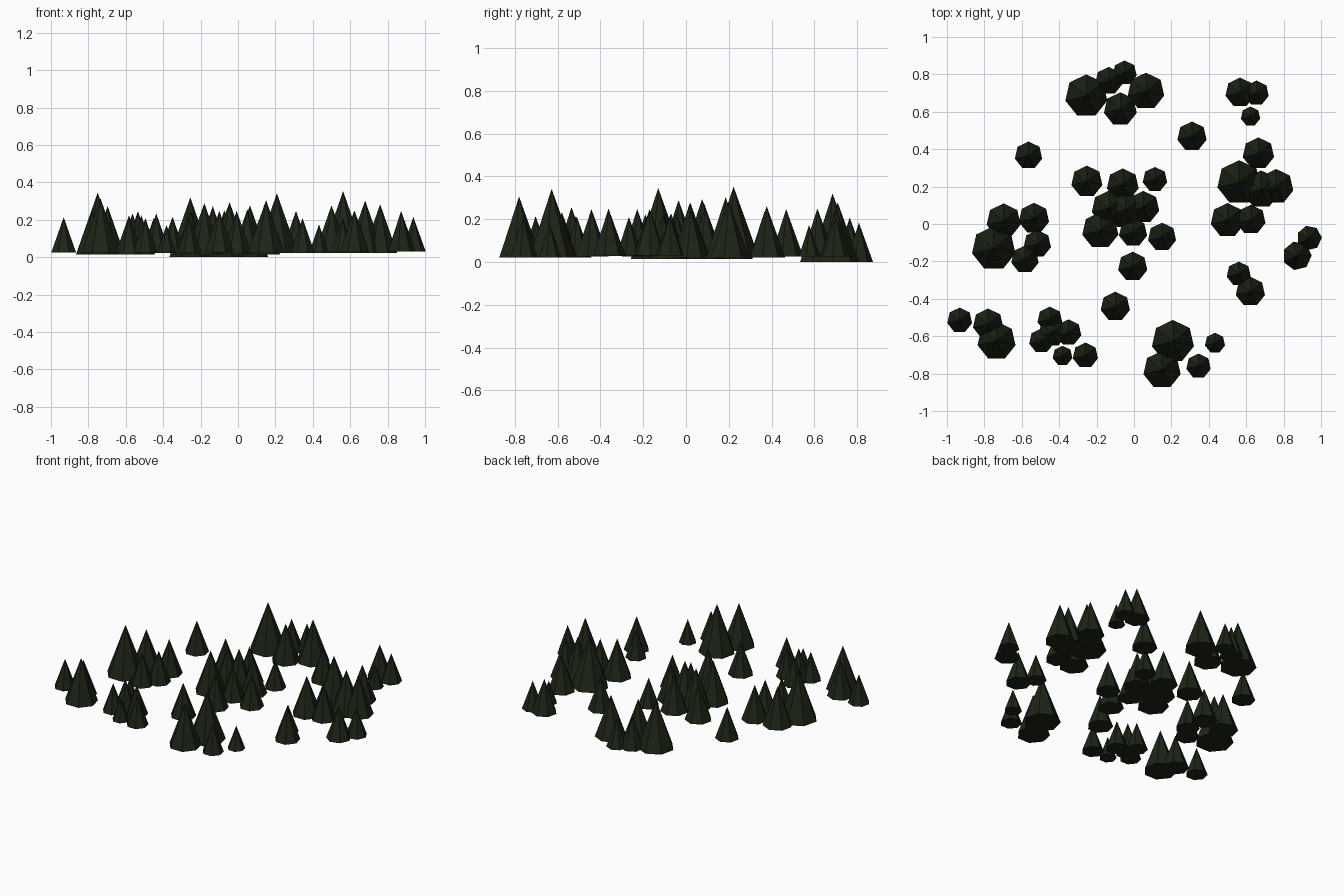
import bpy
from math import sin, cos, tau

SIDES = 7
SLENDER = 2.78  # tree height divided by radius

green = bpy.data.materials.new("dark_pine_green")
green.diffuse_color = (0.012, 0.018, 0.008, 1)


def grove(name, base, trees, turn=0.0):
    """One object holding seven-sided cone trees, given as (x, y, radius)."""
    verts, faces = [], []
    for x, y, r in trees:
        n = len(verts)
        for i in range(SIDES):
            a = tau * i / SIDES + turn
            verts.append((x - r * sin(a), y + r * cos(a), base))
        verts.append((x, y, base + SLENDER * r))
        faces += [(n + i, n + (i + 1) % SIDES, n + SIDES) for i in range(SIDES)]
        faces.append(tuple(n + i for i in reversed(range(SIDES))))
    mesh = bpy.data.meshes.new(name)
    mesh.from_pydata(verts, [], faces)
    mesh.materials.append(green)
    bpy.context.collection.objects.link(bpy.data.objects.new(name, mesh))


# Back of the forest
grove("back_grove", 0.0, [
    (-.255, .685, .115), (-.135, .765, .075), (-.05, .808, .066),
    (.064, .709, .1), (-.073, .614, .09)])
grove("back_right_grove", 0.025, [
    (.567, .703, .08), (.655, .70, .067), (.623, .575, .053)])

# Lone trees
grove("lone_trees", 0.025, [
    (.31, .468, .08), (-.564, .366, .075), (-.007, -.228, .08), (-.1, -.442, .08)])

# Middle band
grove("right_grove", 0.022, [
    (.665, .377, .086), (.562, .222, .119), (.68, .185, .101),
    (.76, .2, .094), (.5, .02, .092), (.625, .023, .08)])
grove("left_grove", 0.015, [
    (-.697, .017, .093), (-.535, .03, .083), (-.75, -.13, .119),
    (-.517, -.107, .075), (-.583, -.19, .075)])
grove("centre_grove", 0.014, [
    (-.252, .227, .085), (-.06, .21, .087), (.112, .238, .067),
    (.05, .09, .087), (-.135, .085, .093), (-.045, .075, .101),
    (-.18, -.035, .099), (-.005, -.045, .077), (.15, -.07, .077)])
grove("far_right_pair", 0.03, [(.937, -.075, .067), (.872, -.17, .078)], turn=0.25)
grove("right_pair", 0.027, [(.56, -.267, .066), (.622, -.362, .08)])

# Front of the forest
grove("front_left_grove", 0.025, [
    (-.932, -.515, .068), (-.78, -.535, .083), (-.735, -.625, .104)])
grove("front_cluster", 0.022, [
    (-.45, -.51, .068), (-.437, -.58, .076), (-.35, -.58, .07),
    (-.495, -.625, .067), (-.382, -.705, .054), (-.26, -.703, .069)])
grove("front_right_grove", 0.022, [
    (.208, -.628, .115), (.15, -.78, .102), (.345, -.76, .067), (.433, -.637, .055)])
